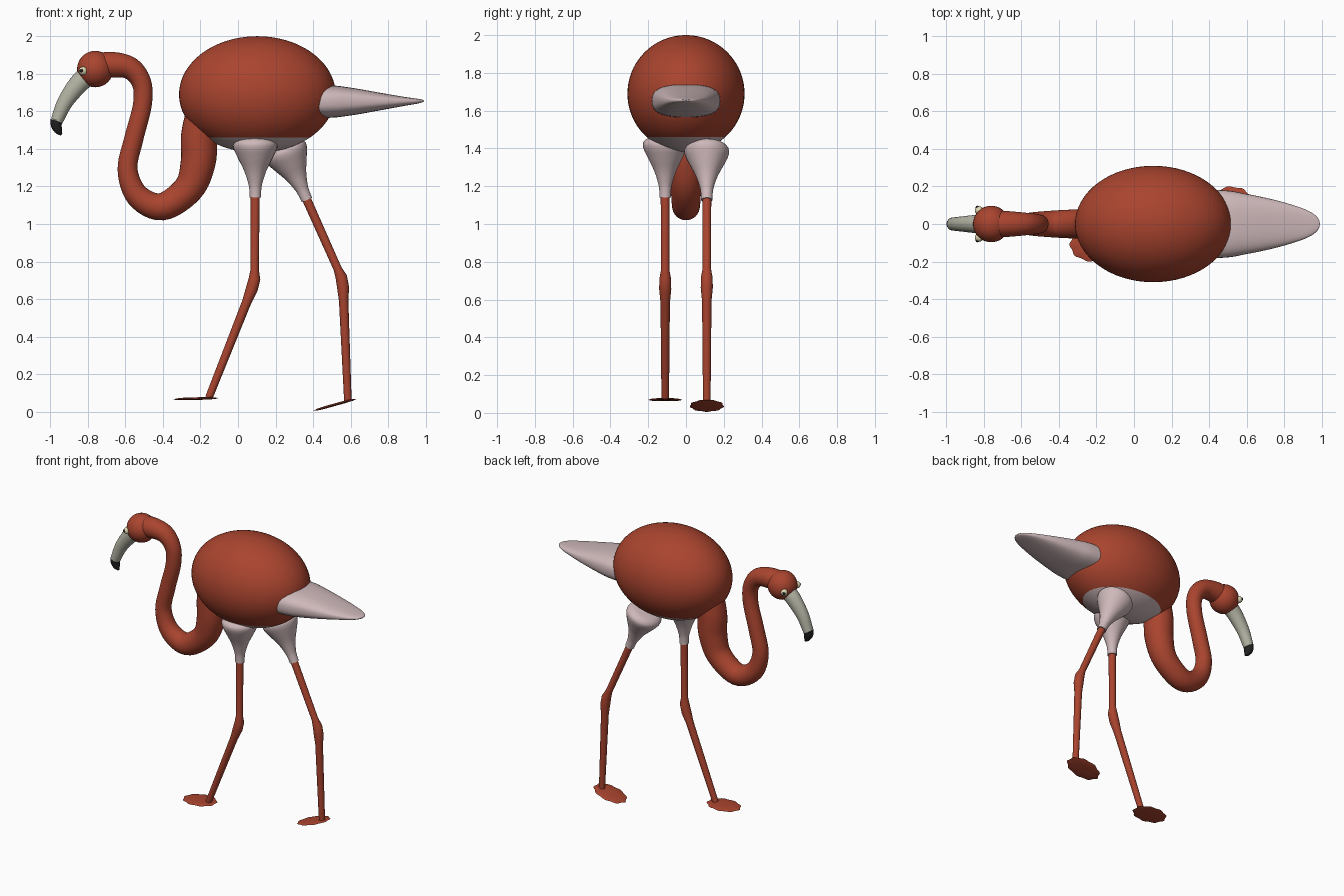
import bpy, bmesh
from math import sin, cos, pi, radians, hypot, copysign
from mathutils import Vector

if "Cube" in bpy.data.objects:
    bpy.data.objects.remove(bpy.data.objects["Cube"])


def material(name, rgb):
    m = bpy.data.materials.new(name)
    m.diffuse_color = (*rgb, 1)
    m.use_nodes = True
    m.node_tree.nodes["Principled BSDF"].inputs["Base Color"].default_value = m.diffuse_color
    return m


RED = material("red_feather", (0.40, 0.058, 0.028))
PALE = material("pale_feather", (0.62, 0.48, 0.49))
HORN = material("beak_horn", (0.45, 0.45, 0.37))
BLACK = material("black", (0.015, 0.015, 0.015))
CREAM = material("eye_cream", (0.75, 0.68, 0.45))


def finish(name, bm, *mats, angle=50):
    bmesh.ops.recalc_face_normals(bm, faces=bm.faces)
    me = bpy.data.meshes.new(name)
    bm.to_mesh(me)
    bm.free()
    ob = bpy.data.objects.new(name, me)
    bpy.context.collection.objects.link(ob)
    for m in mats:
        me.materials.append(m)
    bpy.ops.object.select_all(action='DESELECT')
    ob.select_set(True)
    bpy.context.view_layer.objects.active = ob
    bpy.ops.object.shade_smooth_by_angle(angle=radians(angle))
    return ob


def spline(pts, n):
    """Catmull-Rom samples through points of any dimension."""
    p = [Vector(q) for q in pts]
    p = [2 * p[0] - p[1]] + p + [2 * p[-1] - p[-2]]
    out = []
    for a, b, c, d in zip(p, p[1:], p[2:], p[3:]):
        for i in range(n):
            t = i / n
            out.append(0.5 * (2 * b + (c - a) * t + (2 * a - 5 * b + 4 * c - d) * t * t
                              + (3 * b - a - 3 * c + d) * t ** 3))
    return out + [p[-2]]


def tube(name, pts, mat, y=0, n=6, sides=32, power=1.0):
    """Sweep along (x, z, in-plane radius, y radius) points in a plane of constant y."""
    path = spline(pts, n)
    bm = bmesh.new()
    rings = []
    for i, p in enumerate(path):
        a, b = path[max(i - 1, 0)], path[min(i + 1, len(path) - 1)]
        tx, tz = b[0] - a[0], b[1] - a[1]
        s = hypot(tx, tz)
        ring = []
        for k in range(sides):
            c, d = cos(2 * pi * k / sides), sin(2 * pi * k / sides)
            c, d = copysign(abs(c) ** power, c), copysign(abs(d) ** power, d)
            ring.append(bm.verts.new((p[0] - tz / s * c * p[2], y + d * p[3], p[1] + tx / s * c * p[2])))
        rings.append(ring)
    for r, q in zip(rings, rings[1:]):
        for k in range(sides):
            j = (k + 1) % sides
            bm.faces.new((r[k], r[j], q[j], q[k]))
    bm.faces.new(rings[0])
    bm.faces.new(rings[-1])
    return finish(name, bm, mat)


def ball(name, loc, radius, mat, seg=32):
    bm = bmesh.new()
    bmesh.ops.create_uvsphere(bm, u_segments=seg, v_segments=seg // 2, radius=radius)
    bmesh.ops.translate(bm, verts=bm.verts, vec=loc)
    return finish(name, bm, mat)


# Body with a pale belly
bm = bmesh.new()
bmesh.ops.create_uvsphere(bm, u_segments=64, v_segments=40, radius=1)
for v in bm.verts:
    v.co = Vector((0.103 + 0.417 * v.co.x, 0.31 * v.co.y, 1.69 + 0.31 * v.co.z))
bmesh.ops.bisect_plane(bm, geom=bm.verts[:] + bm.edges[:] + bm.faces[:],
                       plane_co=(0, 0, 1.46), plane_no=(0, 0, 1))
for f in bm.faces:
    f.material_index = int(f.calc_center_median().z < 1.46)
finish("body", bm, RED, PALE)

# Neck, head
neck = [(-0.17, 1.62, .10), (-0.205, 1.47, .098), (-0.212, 1.33, .093), (-0.262, 1.19, .081),
        (-0.405, 1.092, .073), (-0.535, 1.15, .063), (-0.588, 1.29, .053), (-0.556, 1.45, .051),
        (-0.51, 1.63, .050), (-0.513, 1.75, .052), (-0.575, 1.83, .060), (-0.68, 1.848, .069),
        (-0.76, 1.83, .07)]
tube("neck", [(x, z, r, r) for x, z, r in neck], RED)
ball("head", (-0.76, 0, 1.825), 0.097, RED)

# Beak with black tip
tube("beak", [(-0.79, 1.80, .055, .052), (-0.85, 1.745, .052, .048), (-0.92, 1.65, .042, .040),
              (-0.965, 1.55, .033, .035)], HORN, sides=24)
tube("beak_tip", [(-0.965, 1.555, .033, .035), (-0.967, 1.525, .029, .031), (-0.955, 1.495, .02, .022),
                  (-0.94, 1.475, .006, .007)], BLACK, sides=24)

# Eyes
for s, side in ((-1, "right"), (1, "left")):
    ball(side + "_eye", (-0.825, s * 0.072, 1.815), 0.023, CREAM, 20)
    ball(side + "_pupil", (-0.833, s * 0.087, 1.816), 0.0105, BLACK, 16)

# Tail
tube("tail", [(0.2, 1.65, .085, .185), (0.47, 1.652, .087, .180), (0.6, 1.652, .074, .160),
              (0.75, 1.652, .048, .128), (0.88, 1.653, .025, .090), (0.95, 1.654, .014, .058),
              (0.982, 1.655, .007, .028), (0.99, 1.655, .002, .003)], PALE, power=0.75, sides=40)


def foot(name, x0, y0, z0, tilt):
    """Thin webbed foot with a scalloped rim."""
    bm = bmesh.new()
    n = 48
    rings = []
    for rad, h in ((.5, .008), (.85, .005), (1, 0), (.85, -.004), (.5, -.006)):
        ring = []
        for k in range(n):
            t = 2 * pi * k / n
            r = rad * (0.96 + 0.04 * cos(9 * t))
            x = -0.0675 - 0.1225 * r * cos(t)
            ring.append(bm.verts.new((x0 + x * cos(tilt) - h * sin(tilt), y0 + 0.092 * r * sin(t),
                                      z0 + x * sin(tilt) + h * cos(tilt))))
        rings.append(ring)
    for a, b in zip(rings, rings[1:]):
        for k in range(n):
            j = (k + 1) % n
            bm.faces.new((a[k], a[j], b[j], b[k]))
    bm.faces.new(rings[0])
    bm.faces.new(rings[-1])
    finish(name, bm, RED)


THIGH = [(-.03, .03), (0, .031), (.04, .036), (.11, .058), (.18, .092), (.23, .115),
         (.262, .116), (.285, .09), (.292, .04), (.293, .004)]


def leg(name, y, shin_top, lean, knee, ankle, tilt):
    # Thigh
    dx, dz = -sin(lean), cos(lean)
    tube(name + "_thigh", [(shin_top[0] + dx * h, shin_top[1] + dz * h, r, r) for h, r in THIGH],
         PALE, y, n=4)
    # Shin with thickened joint
    a, k, e = Vector(shin_top), Vector(knee), Vector(ankle)
    pts = [(a, .024), (k.lerp(a, .14), .022), (k.lerp(a, .04), .031), (k.lerp(e, .06), .032),
           (k.lerp(e, .17), .025), (e, .020)]
    tube(name + "_shin", [(p.x, p.y, r, r) for p, r in pts], RED, y, n=1, sides=24)
    foot(name + "_foot", ankle[0], y, ankle[1] - .004, tilt)


leg("front_leg", -0.11, (0.092, 1.17), 0, (0.088, 0.69), (-0.155, 0.075), radians(1.5))
leg("rear_leg", 0.11, (0.355, 1.155), radians(24), (0.558, 0.70), (0.585, 0.06), radians(15.5))
